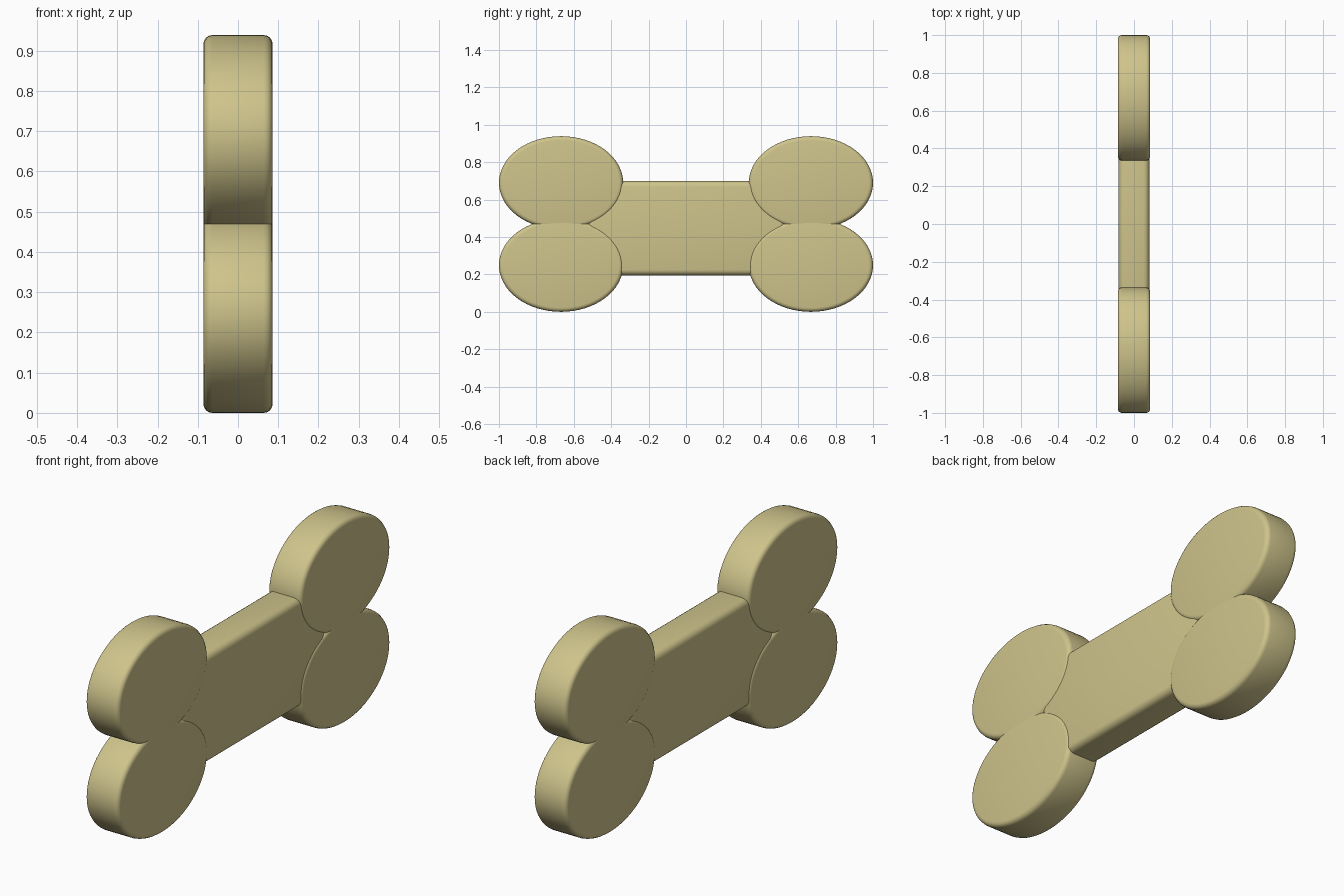
import bpy
import math

if "Cube" in bpy.data.objects:
    bpy.data.objects.remove(bpy.data.objects["Cube"])

bone = bpy.data.materials.new("bone")
bone.diffuse_color = (0.62, 0.55, 0.26, 1)
bone.use_nodes = True
bone.node_tree.nodes["Principled BSDF"].inputs["Base Color"].default_value = bone.diffuse_color


def finish(obj, name, bevel):
    """Name, colour, round the rim and smooth the shading."""
    obj.name = name
    obj.data.materials.append(bone)
    bpy.ops.object.transform_apply(location=False, rotation=True, scale=True)
    mod = obj.modifiers.new("rounding", "BEVEL")
    mod.width = bevel
    mod.segments = 4
    mod.limit_method = "ANGLE"
    mod.angle_limit = math.radians(40)
    bpy.ops.object.shade_smooth()


# Shaft: rounded bar running along y, slightly thinner than the end knobs
bpy.ops.mesh.primitive_cube_add(size=2, location=(0, 0, 0.447))
shaft = bpy.context.object
shaft.scale = (0.081, 0.53, 0.252)
finish(shaft, "shaft", 0.03)

# Knobs: four overlapping oval discs, two at each end
for side, end in ((-1, "front"), (1, "back")):
    for z, level in ((0.249, "lower"), (0.69, "upper")):
        bpy.ops.mesh.primitive_cylinder_add(
            vertices=64, radius=1, depth=2,
            location=(0, side * 0.668, z), rotation=(0, math.pi / 2, 0))
        knob = bpy.context.object
        # local x becomes vertical, local z becomes the thickness
        knob.scale = (0.249, 0.332, 0.086)
        finish(knob, f"{end}_{level}_knob", 0.022)
